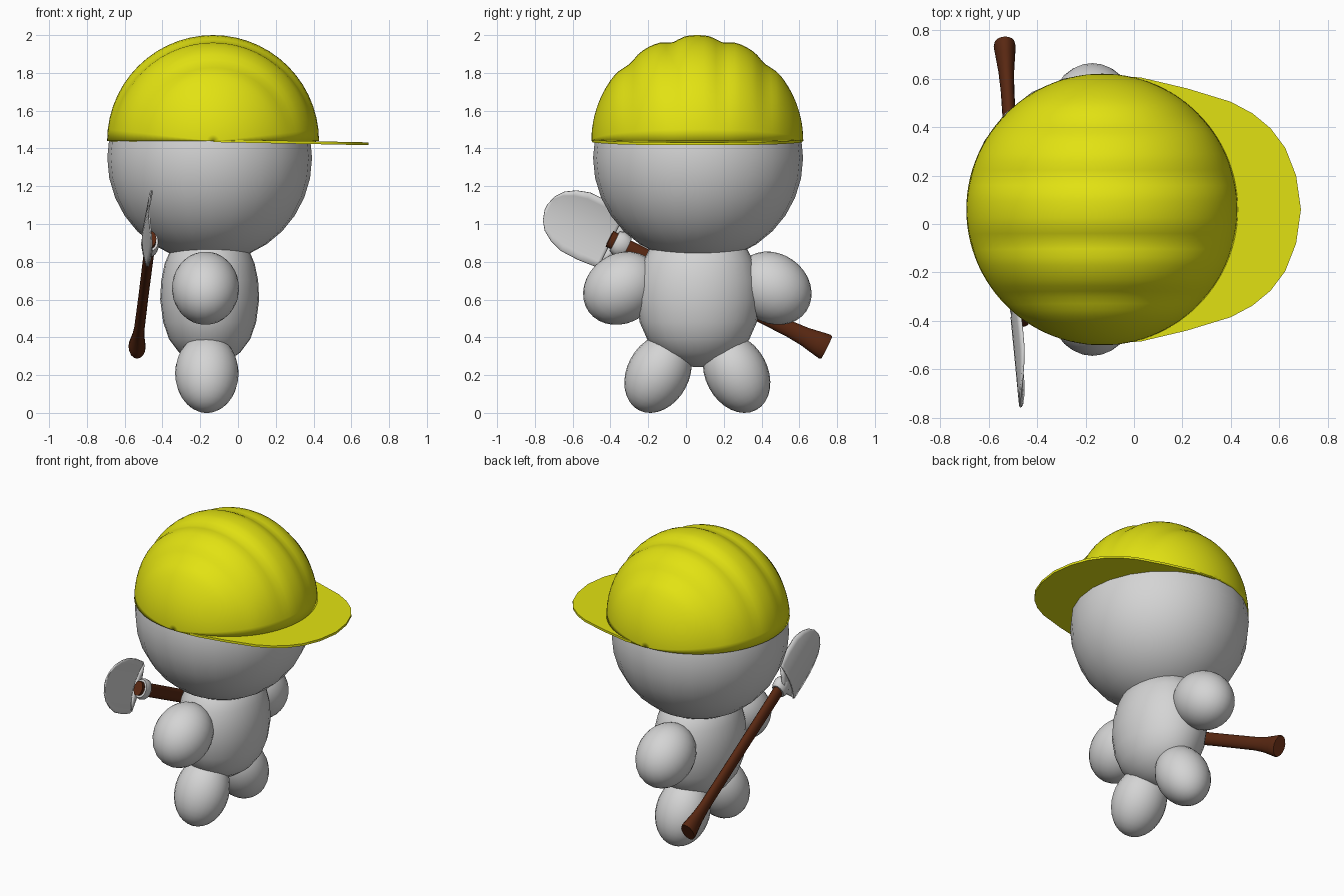
import bpy, bmesh, math
from mathutils import Matrix, Vector

if "Cube" in bpy.data.objects:
    bpy.data.objects.remove(bpy.data.objects["Cube"])


def material(name, rgb):
    m = bpy.data.materials.new(name)
    m.diffuse_color = (*rgb, 1)
    m.use_nodes = True
    m.node_tree.nodes["Principled BSDF"].inputs["Base Color"].default_value = m.diffuse_color
    return m


GREY = material("light grey", (0.66, 0.66, 0.66))
YELLOW = material("yellow", (0.76, 0.76, 0.006))
BROWN = material("dark brown", (0.1, 0.021, 0.006))


def finish(name, bm, mat, matrix=None, angle=50):
    bmesh.ops.remove_doubles(bm, verts=bm.verts, dist=1e-5)
    bmesh.ops.recalc_face_normals(bm, faces=bm.faces)
    if matrix:
        bm.transform(matrix)
    mesh = bpy.data.meshes.new(name)
    bm.to_mesh(mesh)
    bm.free()
    mesh.materials.append(mat)
    ob = bpy.data.objects.new(name, mesh)
    bpy.context.collection.objects.link(ob)
    bpy.ops.object.select_all(action='DESELECT')
    ob.select_set(True)
    bpy.context.view_layer.objects.active = ob
    bpy.ops.object.shade_smooth_by_angle(angle=math.radians(angle))
    return ob


def ellipsoid(name, centre, semi, tilt=0, seg=24, rings=16):
    """Ellipsoid, tilted about the x axis (degrees)."""
    bm = bmesh.new()
    bmesh.ops.create_uvsphere(bm, u_segments=seg, v_segments=rings, radius=1)
    m = (Matrix.Translation(centre) @ Matrix.Rotation(math.radians(tilt), 4, 'X')
         @ Matrix.Diagonal((*semi, 1)))
    return finish(name, bm, GREY, m, 60)


def grid(rows, closed=False):
    """Skin a list of equal-length point rows."""
    bm = bmesh.new()
    vs = [[bm.verts.new(p) for p in r] for r in rows]
    n = len(rows[0])
    for r0, r1 in zip(vs, vs[1:]):
        for i in range(n if closed else n - 1):
            j = (i + 1) % n
            bm.faces.new((r0[i], r0[j], r1[j], r1[i]))
    if closed:
        bm.faces.new(vs[0])
        bm.faces.new(vs[-1])
    return bm


def lathe(profile, sx, sy, seg):
    """Closed elliptical lathe around z from (radius, height) pairs."""
    return grid([[(r * sx * math.cos(2 * math.pi * i / seg),
                   r * sy * math.sin(2 * math.pi * i / seg), z) for i in range(seg)]
                 for r, z in profile], True)


def solidify(ob, thickness, offset):
    mod = ob.modifiers.new("thickness", 'SOLIDIFY')
    mod.thickness, mod.offset = thickness, offset


CY = 0.06  # side-to-side mirror plane

# head and torso
ellipsoid("head", (-0.15, CY + 0.004, 1.35), (0.542, 0.556, 0.55), seg=24, rings=16)
torso = [(0.08, 0.243), (0.38, 0.275), (0.62, 0.32), (0.82, 0.39), (0.94, 0.48),
         (1.0, 0.6), (0.98, 0.7), (0.91, 0.79), (0.78, 0.87), (0.5, 0.94)]
finish("torso", lathe(torso, 0.262, 0.33, 28), GREY,
       Matrix.Translation((-0.15, CY + 0.005, 0)), 60)

# arms and legs, mirrored
for side, label in ((-1, "right"), (1, "left")):
    ellipsoid(label + "_arm", (-0.172, CY + side * 0.40, 0.66), (0.178, 0.215, 0.183), side * -35)
    ellipsoid(label + "_leg", (-0.165, CY + side * 0.208, 0.209), (0.168, 0.165, 0.22), side * 28)


# helmet dome: arcs around the y axis, with grooves that fade to the rim
def dome_point(a, b):
    deg = abs(math.degrees(b))
    groove = math.exp(-((deg - 14) / 5) ** 2) + 0.8 * math.exp(-((deg - 41) / 6) ** 2)
    r = 0.561 - 0.022 * groove * math.sin(a)
    return (-0.132 - r * math.cos(b) * math.cos(a), CY + r * math.sin(b),
            1.439 + r * math.cos(b) * math.sin(a))


dome = grid([[dome_point(math.pi * i / 28, math.pi * (j / 52 - 0.5)) for j in range(53)]
             for i in range(29)])
solidify(finish("helmet_dome", dome, YELLOW), 0.018, -1)

# helmet brim: thin flat plate sloping slightly down to the front
half = [(-0.13, 0.557), (0.03, 0.545), (0.22, 0.50), (0.4, 0.445), (0.49, 0.397),
        (0.565, 0.335), (0.625, 0.255), (0.67, 0.14), (0.69, 0.0)]
outline = half + [(x, -y) for x, y in half[-2::-1]]
bm = bmesh.new()
bm.faces.new([bm.verts.new((x, CY + y, 1.446 - 0.02 * x)) for x, y in outline])
top = bmesh.ops.extrude_face_region(bm, geom=bm.faces[:])["geom"]
bmesh.ops.translate(bm, verts=[v for v in top if isinstance(v, bmesh.types.BMVert)],
                    vec=(0, 0, -0.015))
finish("helmet_brim", bm, YELLOW)

# shovel frame: z along the handle, y across the blade, x through its thickness
p0, p1 = Vector((-0.535, 0.745, 0.346)), Vector((-0.462, -0.405, 0.922))
length = (p1 - p0).length
u = (p1 - p0).normalized()
across = u.cross(Vector((1, 0, 0))).normalized()
frame = Matrix((across.cross(u), across, u)).transposed().to_4x4()
frame.translation = p0

# handle with a flared grip
handle = [(0.066, 0), (0.07, 0.012), (0.062, 0.06), (0.05, 0.13), (0.043, 0.22),
          (0.041, 0.6), (0.043, length - 0.1), (0.046, length)]
finish("shovel_handle", lathe(handle, 0.65, 1, 16), BROWN, frame)

# collar around the handle
collar = [(0.05, -0.105), (0.06, -0.09), (0.064, -0.055), (0.055, -0.03)]
finish("shovel_collar", lathe([(r, length + z) for r, z in collar], 0.75, 1.05, 16),
       GREY, frame)

# blade: rounded, slightly cupped plate
widths = [(-0.02, 0.155), (0.0, 0.165), (0.1, 0.174), (0.2, 0.172), (0.27, 0.15),
          (0.325, 0.115), (0.358, 0.07), (0.374, 0.015)]
rows = []
for s, w in widths:
    rows.append([(-0.042 + 0.03 * (w * t / 0.17) ** 2 + 0.03 * s, w * t, length + s)
                 for t in (k / 5 - 1 for k in range(11))])
solidify(finish("shovel_blade", grid(rows), GREY, frame), 0.008, 0)

# shoulder joining the collar to the blade
rows = [[(-0.034 + 0.022 * t * t * f, (0.05 + 0.1 * f) * t, length - 0.075 + 0.06 * f)
         for t in (-1, -0.5, 0, 0.5, 1)] for f in (0, 0.5, 1)]
solidify(finish("shovel_shoulder", grid(rows), GREY, frame), 0.012, 0)
